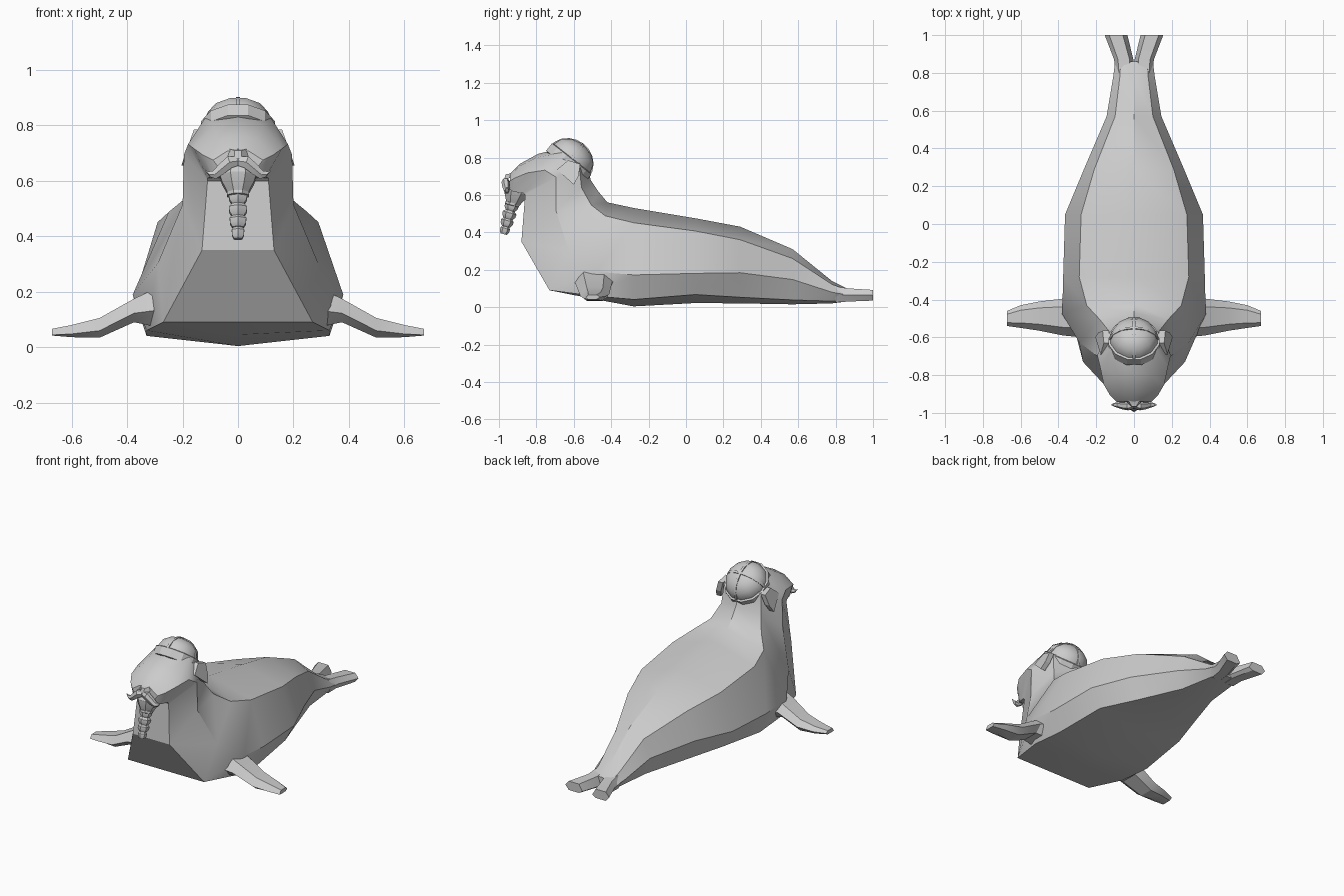
import bpy, bmesh
from math import radians, cos, sin, pi
from mathutils import Vector, Matrix

if "Cube" in bpy.data.objects:
    bpy.data.objects.remove(bpy.data.objects["Cube"])


def finish(name, bm, angle=32):
    bmesh.ops.recalc_face_normals(bm, faces=bm.faces)
    me = bpy.data.meshes.new(name)
    bm.to_mesh(me)
    bm.free()
    ob = bpy.data.objects.new(name, me)
    bpy.context.collection.objects.link(ob)
    bpy.ops.object.select_all(action='DESELECT')
    ob.select_set(True)
    bpy.context.view_layer.objects.active = ob
    bpy.ops.object.shade_smooth_by_angle(angle=radians(angle))
    return ob


def loft(name, rings, mirrored=False, angle=32):
    bm = bmesh.new()
    for s in ((1, -1) if mirrored else (1,)):
        vs = [[bm.verts.new((p[0] * s, p[1], p[2])) for p in r] for r in rings]
        n = len(vs[0])
        for a, b in zip(vs, vs[1:]):
            for i in range(n):
                j = (i + 1) % n
                bm.faces.new((a[i], a[j], b[j], b[i]))
        bm.faces.new(vs[0])
        bm.faces.new(vs[-1])
    return finish(name, bm, angle)


def lathe(name, profile, n, origin, axis, angle=32):
    q = Vector((0, 0, 1)).rotation_difference(Vector(axis))
    rings = [[Vector(origin) + q @ Vector((r * cos(2 * pi * i / n + pi / n),
              r * sin(2 * pi * i / n + pi / n), h)) for i in range(n)] for r, h in profile]
    return loft(name, rings, angle=angle)


# Body, neck and head: top point, bottom point, then (half width, drop) down the side
sections = [
    ((.86, .10), (.86, .03), (.07, .1), (.10, .5), (.07, .9)),
    ((.78, .14), (.78, .02), (.075, .15), (.11, .5), (.08, .9)),
    ((.57, .31), (.57, .015), (.10, .17), (.145, .55), (.11, .92)),
    ((.29, .43), (.29, .02), (.21, .17), (.265, .6), (.21, .92)),
    ((.05, .475), (.05, .022), (.28, .15), (.365, .65), (.30, .90)),
    ((-.28, .53), (-.28, .004), (.29, .15), (.375, .68), (.33, .93)),
    ((-.42, .56), (-.50, .045), (.25, .14), (.38, .72), (.33, .97)),
    ((-.47, .62), (-.73, .09), (.18, .14), (.29, .6), (.27, 1)),
    ((-.51, .68), (-.88, .35), (.14, .13), (.20, .5), (.13, 1)),
    ((-.53, .79), (-.86, .60), (.13, .13), (.195, .5), (.11, 1)),
    ((-.64, .855), (-.87, .61), (.12, .12), (.18, .5), (.11, 1)),
    ((-.79, .82), (-.91, .615), (.09, .1), (.16, .5), (.10, 1)),
    ((-.89, .765), (-.93, .62), (.07, .1), (.125, .5), (.09, 1)),
    ((-.94, .715), (-.945, .635), (.04, .1), (.09, .5), (.06, 1)),
]
rings = []
for top, bot, *side in sections:
    t, b = Vector((0, *top)), Vector((0, *bot))
    half = [t.lerp(b, f) + Vector((w, 0, 0)) for w, f in side]
    other = [Vector((-p.x, p.y, p.z)) for p in reversed(half)]
    rings.append([t] + half + [b] + other)
loft("body", rings)


# Flippers: six sided sections across the limb
def fin_x(x, y0, y1, z0, z1):
    m, d = (z0 + z1) / 2, (y1 - y0) * .22
    return [(x, y0, m - .01), (x, y0 + d, z0), (x, y1 - d, z0),
            (x, y1, m), (x, y1 - d, z1), (x, y0 + d, z1)]


loft("front_flippers", [fin_x(.28, -.60, -.36, .07, .22), fin_x(.375, -.59, -.395, .09, .175),
                        fin_x(.50, -.565, -.41, .034, .105), fin_x(.60, -.55, -.43, .036, .08),
                        fin_x(.672, -.54, -.46, .042, .066)], True, 25)


def fin_y(y, x0, x1, z0, z1):
    d = (x1 - x0) * .2
    return [(x0, y, z0 + .015), (x0 + d, y, z0), (x1 - d, y, z0),
            (x1, y, (z0 + z1) / 2), (x1 - d, y, z1), (x0 + d, y, z1)]


loft("tail_flippers", [fin_y(.80, .0, .10, .025, .11), fin_y(.87, .003, .105, .03, .10),
                       fin_y(1.0, .035, .155, .035, .092)], True, 25)

# Cap: dome, brim band and two crossing seams, tipped backwards
hat_o, hat_axis = (0, -.633, .765), (0, .62, .785)
lathe("cap_dome", [(.125, -.01), (.128, .04), (.112, .085), (.07, .118), (.02, .13)],
      12, hat_o, hat_axis, 40)
lathe("cap_band", [(.125, -.02), (.139, -.015), (.139, .035), (.126, .04)], 12, hat_o, hat_axis, 25)
q = Vector((0, 0, 1)).rotation_difference(Vector(hat_axis))
for k in range(2):
    seam = []
    for i in range(11):
        a = pi * i / 10
        ring = []
        for dr, dw in ((-.012, -.007), (.007, -.007), (.007, .007), (-.012, .007)):
            u, h = (.127 + dr) * cos(a), .015 + (.116 + dr) * sin(a)
            p = (u, dw, h) if k else (dw, u, h)
            ring.append(Vector(hat_o) + q @ Vector(p))
        seam.append(ring)
    loft("cap_seam", seam)

# Ear flaps
flap = [(-.69, .735), (-.60, .655), (-.575, .70), (-.565, .765), (-.63, .785)]
loft("ear_flaps", [[(x - (z - .66) * .35, y, z) for y, z in flap] for x in (.17, .203)], True, 20)

# Eyes with lids
bm = bmesh.new()
for s in (1, -1):
    for r, dy in ((.019, -.012), (.024, .002)):
        bmesh.ops.create_uvsphere(bm, u_segments=8, v_segments=6, radius=r,
                                  matrix=Matrix.Translation((s * .075, -.818 + dy, .748))
                                  @ Matrix.Diagonal((1.05, .9, .75, 1)))
finish("eyes", bm, 40)

# Nose
loft("nose", [[(-.03, -.90, .69), (.03, -.90, .69), (.025, -.90, .735), (-.025, -.90, .735)],
              [(-.036, -.945, .69), (.036, -.945, .69), (.03, -.935, .715), (-.03, -.935, .715)],
              [(-.012, -.972, .68), (.012, -.972, .68), (.012, -.965, .71), (-.012, -.965, .71)]])

# Moustache: tapered halves with curled tips
stash = []
for x, y, z, r in ((0, -.96, .672, .018), (.03, -.965, .668, .024), (.06, -.962, .643, .022),
                   (.085, -.958, .622, .017), (.105, -.957, .624, .011), (.118, -.957, .638, .004)):
    stash.append([(x + .35 * r * sin(a), y + r * cos(a) * .9, z + r * sin(a))
                  for a in (2 * pi * i / 6 for i in range(6))])
loft("moustache", stash, True)

# Beard tuft and braid
lathe("beard", [(.06, -.025), (.071, .01), (.062, .035), (.048, .06), (.034, .085), (.03, .095)],
      8, (0, -.905, .625), (0, -.27, -.96))
braid = []
for h, r in ((0, .036), (.045, .036), (.088, .033), (.131, .025)):
    braid += [(r * .75, h), (r * 1.05, h + .010), (r, h + .028), (r * .7, h + .042)]
lathe("braid", braid, 6, (0, -.928, .557), (0, -.27, -.96))
# Braid tie
lathe("braid_tie", [(.034, 0), (.042, .003), (.042, .015), (.034, .018)], 8,
      (0, -.927, .56), (0, -.27, -.96))
